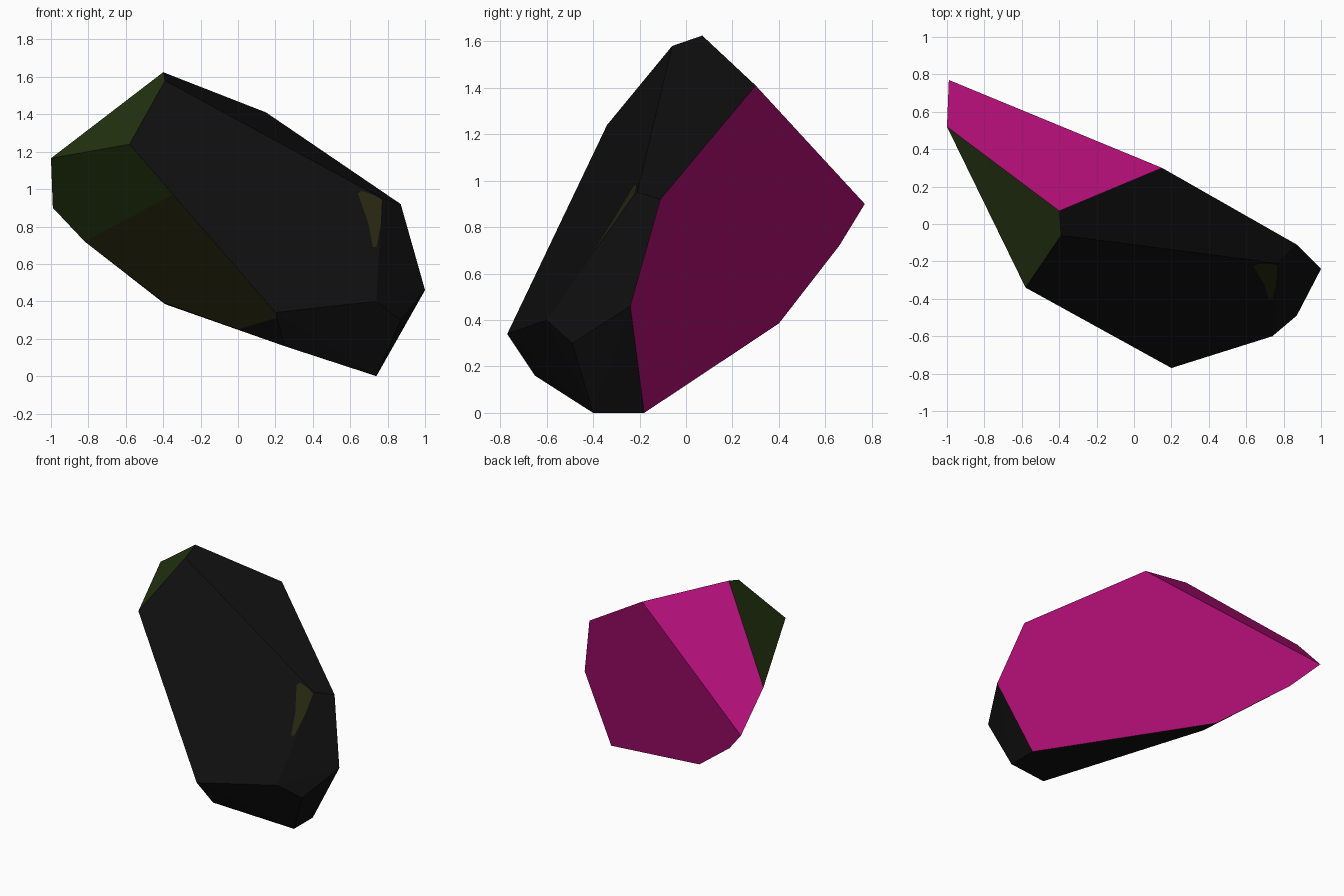
import bpy, bmesh
from mathutils import Vector

cube = bpy.data.objects.get("Cube")
if cube:
    bpy.data.objects.remove(cube, do_unlink=True)


def material(name, color):
    mat = bpy.data.materials.new(name)
    mat.use_nodes = True
    mat.diffuse_color = (*color, 1)
    bsdf = mat.node_tree.nodes["Principled BSDF"]
    bsdf.inputs["Base Color"].default_value = (*color, 1)
    bsdf.inputs["Roughness"].default_value = 0.9
    return mat


black = material("black stone", (0.0048, 0.0048, 0.0048))
magenta = material("magenta stone", (0.43, 0.0045, 0.18))
green = material("dark green", (0.018, 0.036, 0.0055))
olive = material("dark olive", (0.02, 0.0205, 0.0055))
BLACK, MAGENTA, GREEN, OLIVE = range(4)


def add_object(name, bm, mats):
    mesh = bpy.data.meshes.new(name)
    bm.to_mesh(mesh)
    bm.free()
    for mat in mats:
        mesh.materials.append(mat)
    obj = bpy.data.objects.new(name, mesh)
    bpy.context.collection.objects.link(obj)
    return obj


# Corners of the faceted stone
corners = [
    (-0.40, 0.07, 1.625), (-0.39, -0.06, 1.58), (-0.58, -0.34, 1.24),
    (-1.00, 0.52, 1.165), (-0.99, 0.77, 0.90), (-0.82, 0.66, 0.72),
    (-0.39, 0.40, 0.385), (-0.39, 0.26, 0.39), (0.15, 0.30, 1.41),
    (0.87, -0.11, 0.92), (0.77, -0.21, 0.95), (1.00, -0.24, 0.46),
    (0.74, -0.18, 0.0), (0.74, -0.40, 0.0), (0.87, -0.49, 0.30),
    (0.74, -0.60, 0.40), (0.20, -0.77, 0.34), (0.25, -0.65, 0.16),
]
bm = bmesh.new()
for co in corners:
    bm.verts.new(co)
bmesh.ops.convex_hull(bm, input=bm.verts[:])
bmesh.ops.dissolve_limit(bm, angle_limit=0.06, verts=bm.verts[:], edges=bm.edges[:])
bmesh.ops.recalc_face_normals(bm, faces=bm.faces[:])


def is_flank(face):
    n = face.normal
    return n.x < -0.5 and -0.65 < n.z < 0


# Cut the green flank into colour bands
upper_cut = (Vector((-0.82, 0, 0.72)), Vector((-0.25, 0, 0.47)))
lower_cut = (Vector((0.0, 0, 0.25)), Vector((-0.06, 0, 0.2)))
for point, normal in (upper_cut, lower_cut):
    faces = [f for f in bm.faces if is_flank(f)]
    geom = set(faces)
    for f in faces:
        geom.update(f.edges)
        geom.update(f.verts)
    bmesh.ops.bisect_plane(bm, geom=list(geom), dist=0.002,
                           plane_co=point, plane_no=normal)
bm.normal_update()

# Colour the facets by direction, and the flank by its bands
for f in bm.faces:
    n, c = f.normal, f.calc_center_median()
    if n.y > 0.5:
        f.material_index = MAGENTA
    elif is_flank(f):
        if (c - upper_cut[0]).dot(upper_cut[1]) > 0:
            f.material_index = GREEN
        elif (c - lower_cut[0]).dot(lower_cut[1]) > 0:
            f.material_index = OLIVE
    elif n.x < -0.5 and n.z > 0:
        f.material_index = GREEN

# Remember the broad front facet for the patch
front = min((f for f in bm.faces if f.normal.z > 0.3), key=lambda f: f.normal.y)
origin, facing = front.calc_center_median(), front.normal.copy()
add_object("faceted_stone", bm, (black, magenta, green, olive))

# Thin olive patch lying on the front facet
outline = [(0.64, 0.975), (0.66, 0.99), (0.73, 0.965), (0.77, 0.94),
           (0.765, 0.82), (0.74, 0.69), (0.72, 0.69), (0.695, 0.82)]
patch = bmesh.new()
verts = []
for x, z in outline:
    y = origin.y - ((x - origin.x) * facing.x + (z - origin.z) * facing.z) / facing.y
    verts.append(patch.verts.new(Vector((x, y, z)) + facing * 0.003))
patch.faces.new(verts)
patch.normal_update()
add_object("front_patch", patch, (olive,))
